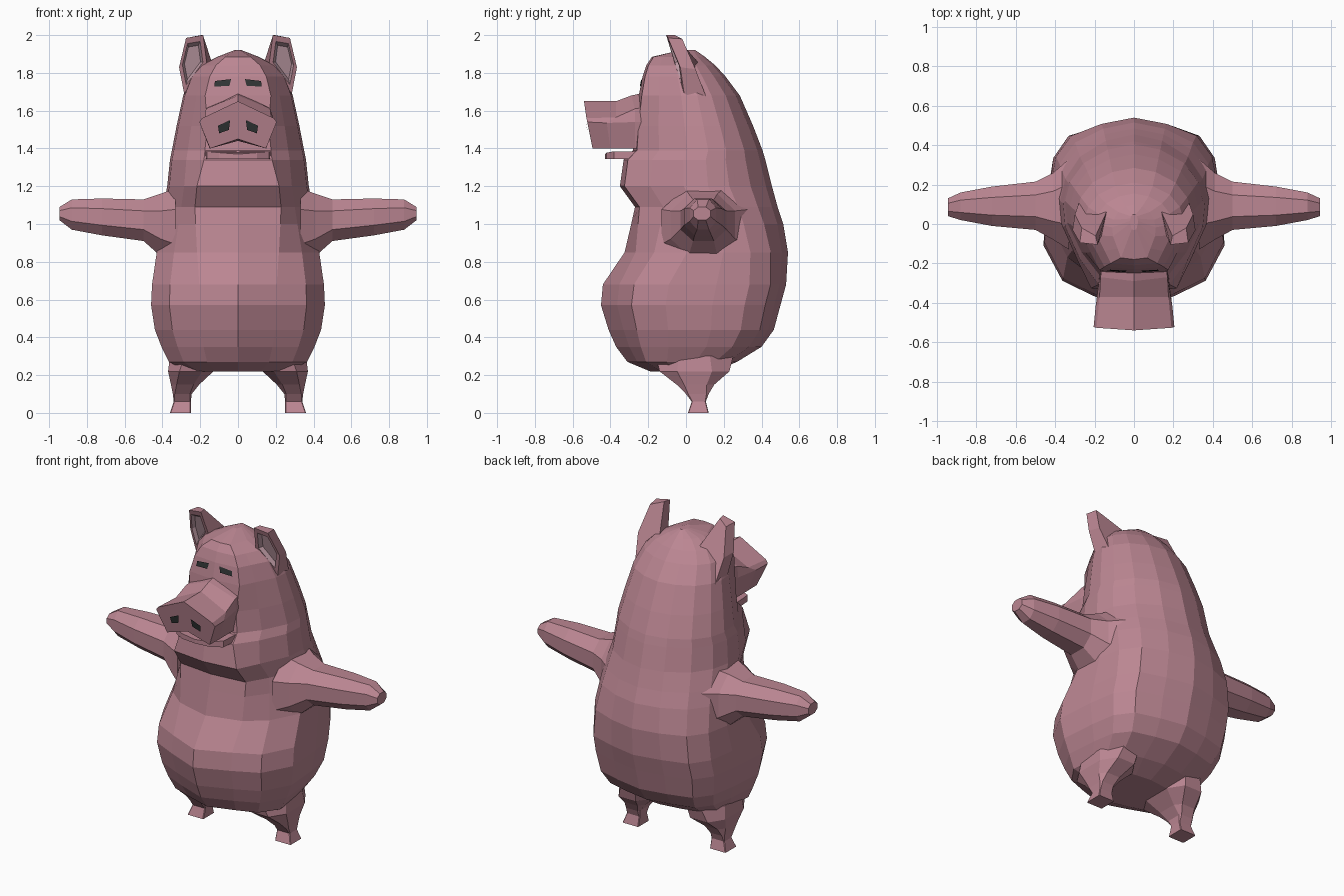
import bpy, bmesh
from mathutils import Vector
from mathutils.bvhtree import BVHTree

if "Cube" in bpy.data.objects:
    bpy.data.objects.remove(bpy.data.objects["Cube"])


def material(name, rgb):
    m = bpy.data.materials.new(name)
    m.diffuse_color = (*rgb, 1)
    m.use_nodes = True
    m.node_tree.nodes["Principled BSDF"].inputs["Base Color"].default_value = m.diffuse_color
    return m


PINK = material("pink skin", (0.50, 0.24, 0.29))
INNER = material("inner ear", (0.52, 0.33, 0.38))
DARK = material("dark", (0.03, 0.035, 0.035))


def build(name, verts, faces, mat, mirror=False):
    me = bpy.data.meshes.new(name)
    me.from_pydata([tuple(v) for v in verts], [], faces)
    bm = bmesh.new()
    bm.from_mesh(me)
    bmesh.ops.recalc_face_normals(bm, faces=bm.faces)
    bm.to_mesh(me)
    bm.free()
    me.materials.append(mat)
    ob = bpy.data.objects.new(name, me)
    bpy.context.collection.objects.link(ob)
    if mirror:
        ob.modifiers.new("mirror", "MIRROR").use_mirror_merge = False
    return ob


def loft(name, rings, mat=PINK, mirror=False, caps=(True, True)):
    """Skin a list of equal-length point rings."""
    n = len(rings[0])
    verts = [p for r in rings for p in r]
    faces = [(i * n + j, i * n + (j + 1) % n, (i + 1) * n + (j + 1) % n, (i + 1) * n + j)
             for i in range(len(rings) - 1) for j in range(n)]
    if caps[0]:
        faces.append(tuple(range(n))[::-1])
    if caps[1]:
        faces.append(tuple(range(len(verts) - n, len(verts))))
    return build(name, verts, faces, mat, mirror)


def octagon(a0, a1, b0, b1, k):
    """Box outline with cut corners; k near 1 is square."""
    ca, cb, ha, hb = (a0 + a1) / 2, (b0 + b1) / 2, (a1 - a0) / 2, (b1 - b0) / 2
    unit = [(1, k), (k, 1), (-k, 1), (-1, k), (-1, -k), (-k, -1), (k, -1), (1, -k)]
    return [(ca + ha * u, cb + hb * v) for u, v in unit]


def symmetric(half):
    """Close a half outline (first and last points on the centre line)."""
    return half + [(-x, y, z) for x, y, z in half[-2:0:-1]]


# Body and head: horizontal sections (z, front y, back y, half width)
BELLY = [(0, 0), (.45, .09), (.79, .17), (1, .36), (.96, .62), (.9, .8), (.73, .915), (.38, .965), (0, 1)]
CHEST = [(0, 0), (.58, .03), (.76, .2), (.97, .42), (1, .58), (.93, .72), (.73, .86), (.38, .96), (0, 1)]
HEAD_FRONT = .60   # half width of the face panel, relative to the head
LEVELS = [(.22, -.19, .15, .27), (.27, -.31, .27, .365), (.35, -.37, .40, .405), (.44, -.41, .465, .44),
          (.57, -.45, .50, .46), (.68, -.44, .53, .455), (.85, -.325, .54, .435), (1.0, -.29, .515, .41),
          (1.09, -.27, .485, .395), (1.20, -.35, .455, .375), (1.34, -.33, .42, .36), (1.39, -.28, .405, .35),
          (1.52, -.27, .355, .325), (1.68, -.25, .285, .29), (1.78, -.23, .21, .25), (1.84, -.21, .155, .195),
          (1.885, -.18, .10, .11), (1.92, -.03, .05, .02)]
rings = []
for z, yf, yb, w in LEVELS:
    s = min(1, max(0, (z - .7) / .4))
    half = []
    for i, ((xa, ta), (xb, tb)) in enumerate(zip(BELLY, CHEST)):
        if i == 1 and z > 1.25:
            xb = .5 if z < 1.6 else HEAD_FRONT
        x, t = xa + (xb - xa) * s, ta + (tb - ta) * s
        half.append((x * w, yf + (yb - yf) * t, z))
    rings.append(symmetric(half))
body = loft("body", rings)

# Arms, from shoulder to hand: (x, y0, y1, z0, z1)
loft("arm", [[(x, a, b) for a, b in octagon(y0, y1, z0, z1, .45)] for x, y0, y1, z0, z1 in [
    (.33, -.13, .33, .78, 1.19), (.41, -.08, .26, .83, 1.16), (.50, -.03, .215, .91, 1.13),
    (.72, -.01, .19, .94, 1.135), (.88, .02, .16, .97, 1.13), (.945, .04, .13, 1.02, 1.09)]], mirror=True)

# Legs, from foot to hip: (z, x0, x1, y0, y1, squareness)
loft("leg", [[(a, b, z) for a, b in octagon(x0, x1, y0, y1, k)] for z, x0, x1, y0, y1, k in [
    (0, .25, .36, .01, .12, .93), (.06, .25, .34, .03, .105, .9), (.10, .245, .345, .0, .12, .8),
    (.15, .205, .355, -.05, .15, .6), (.22, .13, .37, -.14, .23, .5), (.30, .10, .36, -.16, .25, .4)]],
    mirror=True)

# Snout: roof-shaped section, from the face to the flat nose
loft("snout", [
    symmetric([(0, -.20, 1.70), (.16, -.20, 1.62), (.165, -.20, 1.54), (.15, -.20, 1.40), (0, -.20, 1.44)]),
    symmetric([(0, -.29, 1.68), (.17, -.27, 1.61), (.175, -.27, 1.54), (.15, -.27, 1.40), (0, -.27, 1.44)]),
    symmetric([(0, -.37, 1.65), (.175, -.37, 1.565), (.195, -.42, 1.535), (.15, -.40, 1.40), (0, -.40, 1.44)]),
    symmetric([(0, -.54, 1.65), (.19, -.527, 1.56), (.205, -.523, 1.54), (.148, -.495, 1.40), (0, -.505, 1.45)])])

# Lower jaw
loft("lower_jaw", [symmetric([(0, -.43, z), (.10, -.42, z + d / 2), (.165, -.38, z + d), (.175, -.22, z + d),
                              (0, -.20, z)]) for z, d in [(1.345, 0), (1.37, .015)]])

# Ears: a rim, a back that sinks into the head, and a hollow
rim = [Vector(p) for p in [(.185, -.105, 2.0), (.275, -.095, 1.985), (.312, -.03, 1.83), (.285, -.01, 1.69),
                           (.165, -.06, 1.85)]]
back = [(.195, -.06, 2.0), (.265, -.02, 1.98), (.30, .05, 1.82), (.275, .12, 1.64), (.14, .06, 1.86)]
mid = sum(rim, Vector()) / 5
lip = [mid + (p - mid) * .74 for p in rim]
loft("ear", [back, rim, lip], mirror=True, caps=(True, False))
hollow = [mid + (p - mid) * .58 + Vector((0, .025, 0)) for p in rim]
loft("ear_hollow", [lip, hollow], INNER, mirror=True, caps=(False, True))


# Eyes and nostrils: flat patches laid on the surface behind them
def patch(name, target, corners):
    bm = bmesh.new()
    bm.from_mesh(target.data)
    tree = BVHTree.FromBMesh(bm)
    pts = []
    for x, z in corners:
        hit = tree.ray_cast(Vector((x, -2, z)), Vector((0, 1, 0)))[0]
        pts.append((x, hit.y - .008, z))
    bm.free()
    build(name, pts, [(0, 1, 2, 3)], DARK, True)


patch("eye", body, [(.037, 1.767), (.122, 1.757), (.126, 1.727), (.045, 1.732)])
patch("nostril", bpy.data.objects["snout"], [(.042, 1.55), (.106, 1.52), (.10, 1.48), (.048, 1.498)])
